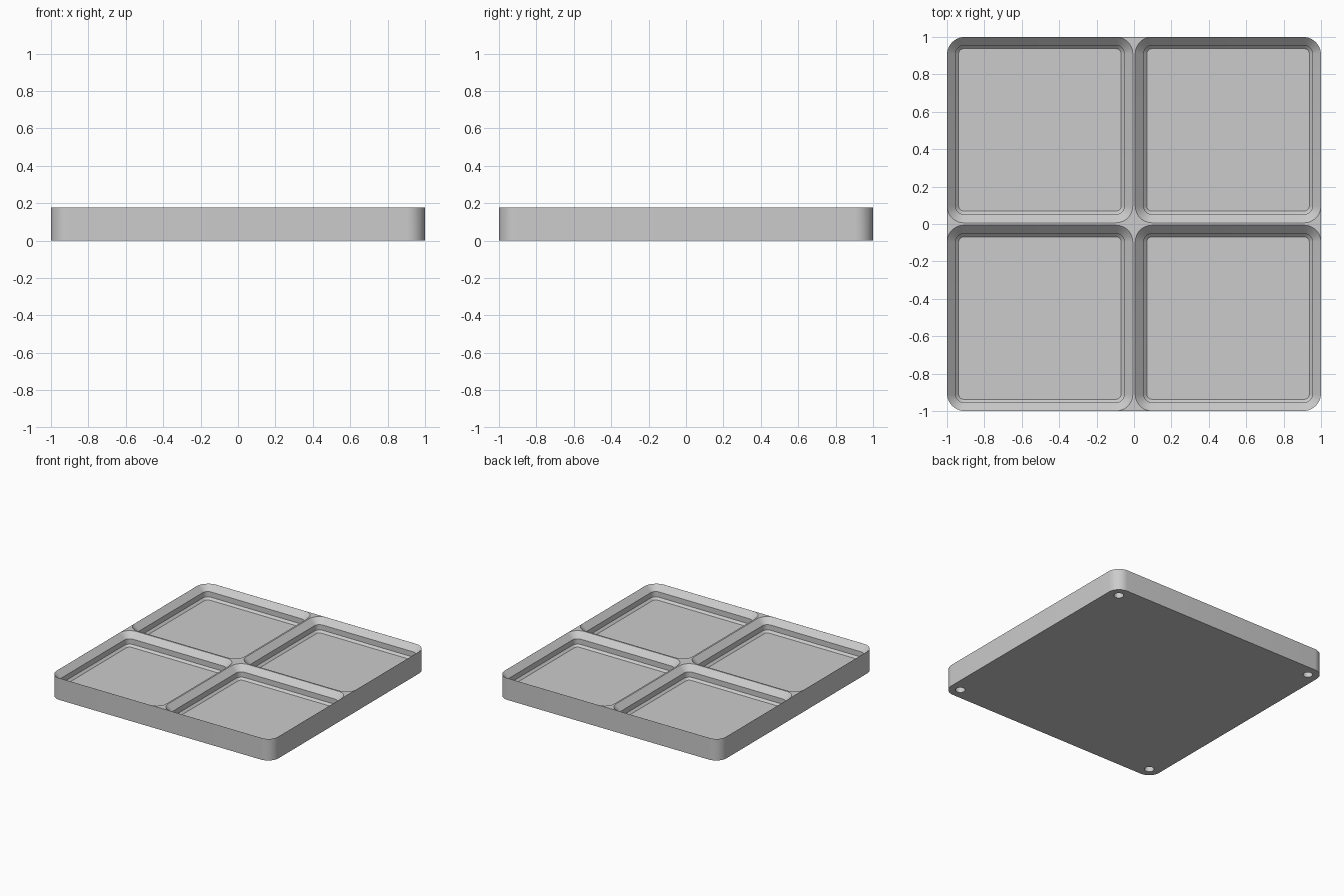
import bpy, bmesh, math

if "Cube" in bpy.data.objects:
    bpy.data.objects.remove(bpy.data.objects["Cube"])

MM = 2 / 83.5            # one millimetre in scene units
HEIGHT = 7.4 * MM
FLOOR = 3.0 * MM
CELL = 41.5 * MM / 2     # half width of one pocket
PITCH = 21 * MM          # pocket centre offset

grey = bpy.data.materials.new("light grey")
grey.use_nodes = True
grey.diffuse_color = (0.6, 0.6, 0.6, 1)
grey.node_tree.nodes["Principled BSDF"].inputs["Base Color"].default_value = (0.6, 0.6, 0.6, 1)


def rounded_square(half, radius, steps=12):
    """Outline points of a square with rounded corners."""
    points = []
    for quarter in range(4):
        middle = math.radians(45 + 90 * quarter)
        cx = math.copysign(half - radius, math.cos(middle))
        cy = math.copysign(half - radius, math.sin(middle))
        for i in range(steps + 1):
            a = math.radians(90 * quarter + 90 * i / steps)
            points.append((cx + radius * math.cos(a), cy + radius * math.sin(a)))
    return points


def loft(bm, rings, centre=(0, 0)):
    """Closed solid through a stack of (outline, z) rings, bottom to top."""
    loops = [[bm.verts.new((x + centre[0], y + centre[1], z)) for x, y in outline]
             for outline, z in rings]
    n = len(loops[0])
    for low, high in zip(loops, loops[1:]):
        for i in range(n):
            j = (i + 1) % n
            bm.faces.new((low[i], low[j], high[j], high[i]))
    bm.faces.new(loops[0][::-1])
    bm.faces.new(loops[-1])


def make_object(name, bm):
    mesh = bpy.data.meshes.new(name)
    bm.to_mesh(mesh)
    bm.free()
    mesh.materials.append(grey)
    obj = bpy.data.objects.new(name, mesh)
    bpy.context.collection.objects.link(obj)
    return obj


# Solid tray block
bm = bmesh.new()
loft(bm, [(rounded_square(1, 4 * MM), 0), (rounded_square(1, 4 * MM), HEIGHT)])
tray = make_object("four_pocket_tray", bm)

# Pocket profile: (inset, height above the floor), continued past the rim
profile = [(2.6, 0), (1.9, 0.7), (1.9, 2.5), (-0.13, 4.53)]
corners = [(x, y) for x in (-1, 1) for y in (-1, 1)]
bm = bmesh.new()
for sx, sy in corners:
    rings = [(rounded_square(CELL - (inset + 0.02) * MM, (3.75 - inset) * MM), FLOOR + z * MM)
             for inset, z in profile]
    loft(bm, rings, (sx * PITCH, sy * PITCH))

# Blind round holes in the underside corners
circle = [(1.5 * MM * math.cos(math.tau * i / 32), 1.5 * MM * math.sin(math.tau * i / 32))
          for i in range(32)]
for sx, sy in corners:
    loft(bm, [(circle, -0.05), (circle, 2.4 * MM)], (sx * 0.91, sy * 0.91))
cutter = make_object("pocket_cutter", bm)
cutter.hide_render = True

# Carve the tray, then drop the cutter
cut = tray.modifiers.new("pockets", "BOOLEAN")
cut.operation = "DIFFERENCE"
cut.solver = "EXACT"
cut.object = cutter
bpy.ops.object.select_all(action="DESELECT")
tray.select_set(True)
bpy.context.view_layer.objects.active = tray
bpy.ops.object.modifier_apply(modifier=cut.name)
bpy.data.objects.remove(cutter)
bpy.ops.object.shade_smooth_by_angle(angle=math.radians(30))
